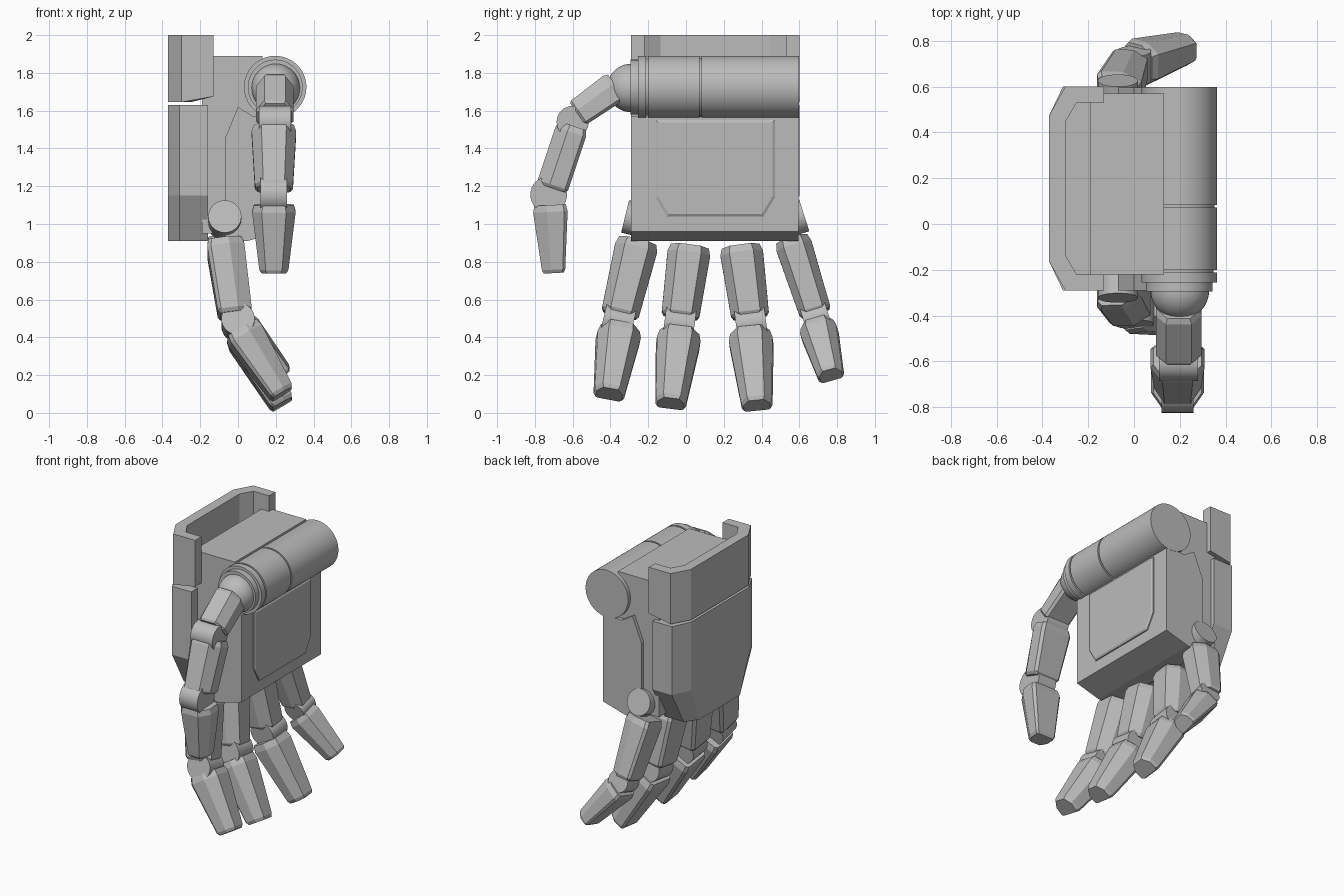
import bpy, bmesh, math
from mathutils import Vector as V

if "Cube" in bpy.data.objects:
    bpy.data.objects.remove(bpy.data.objects["Cube"])

grey = bpy.data.materials.new("grey_metal")
grey.use_nodes = True
colour = (0.5, 0.5, 0.5, 1)
grey.diffuse_color = colour
grey.node_tree.nodes["Principled BSDF"].inputs["Base Color"].default_value = colour


def loft(name, rings, smooth=False):
    """Closed solid through rings of equal point count."""
    bm = bmesh.new()
    loops = [[bm.verts.new(p) for p in ring] for ring in rings]
    n = len(loops[0])
    for a, b in zip(loops, loops[1:]):
        for i in range(n):
            j = (i + 1) % n
            bm.faces.new((a[i], a[j], b[j], b[i]))
    bm.faces.new(loops[0])
    bm.faces.new(loops[-1])
    bmesh.ops.recalc_face_normals(bm, faces=bm.faces)
    mesh = bpy.data.meshes.new(name)
    bm.to_mesh(mesh)
    bm.free()
    mesh.materials.append(grey)
    ob = bpy.data.objects.new(name, mesh)
    bpy.context.collection.objects.link(ob)
    if smooth:
        bpy.ops.object.select_all(action="DESELECT")
        ob.select_set(True)
        bpy.context.view_layer.objects.active = ob
        bpy.ops.object.shade_smooth_by_angle(angle=math.radians(35))
    return ob


def box(name, x, y, z):
    return loft(name, [[(x[i], y[j], h) for i, j in ((0, 0), (1, 0), (1, 1), (0, 1))] for h in z])


def turned(name, centre, axis, profile, sides=40):
    """Solid of revolution; profile holds (distance along axis, radius)."""
    c, axis = V(centre), V(axis).normalized()
    u = axis.orthogonal().normalized()
    w = axis.cross(u)
    angles = [2 * math.pi * i / sides for i in range(sides)]
    return loft(name, [[c + axis * d + (u * math.cos(t) + w * math.sin(t)) * r for t in angles]
                       for d, r in profile], True)


def segment(name, start, end, hinge, wide, deep):
    """Tapered finger link with chamfers, larger on the palm side."""
    a, b = V(start), V(end)
    along = (b - a).normalized()
    hinge = V(hinge)
    hinge = (hinge - along * hinge.dot(along)).normalized()
    palm = hinge.cross(along)
    if palm.x - palm.y < 0:
        palm = -palm
    outline = [(-.42, -.5), (.42, -.5), (.5, -.4), (.5, .1), (.28, .5), (-.28, .5), (-.5, .1), (-.5, -.4)]
    rings = []
    for t, s in ((0, .88), (.1, 1), (.95, 1), (1, .88)):
        w = (wide[0] + (wide[1] - wide[0]) * t) * s
        d = (deep[0] + (deep[1] - deep[0]) * t) * s
        rings.append([a.lerp(b, t) + hinge * (p * w) + palm * (q * d) for p, q in outline])
    loft(name, rings)


def joint(name, centre, hinge, radius, width):
    turned(name, centre, hinge, [(-width / 2, radius), (width / 2, radius)], 32)


# Palm: inner core, shaped shell and raised panel
box("palm_core", (-.19, .13), (-.22, .57), (.95, 1.89))
side = [(-.07, .91), (-.07, 1.45), (0, 1.62), (.08, 1.57), (.23, 1.57), (.23, .96), (.05, .91)]
loft("palm_shell", [[(x, y, z) for x, z in side] for y in (-.29, .595)])


def panel_ring(x, m):
    a, b, lo, hi = -.16 + m, .47 - m, 1.04 + m, 1.55 - m
    c = .1 - m / 2
    return [(x, y, z) for y, z in ((a, hi), (b, hi), (b, lo + c), (b - c * .6, lo), (a + c * .6, lo), (a, lo + c))]


loft("palm_panel", [panel_ring(.22, 0), panel_ring(.238, 0), panel_ring(.245, .012)])

# Back of hand: open channel cuff above, tapered plate below
half = [(-.13, .445), (-.3, .445), (-.37, .32)]
inner = [(-.3, .29), (-.25, .375), (-.13, .375)]
mid = .155
channel = half + [(x, -y) for x, y in half[::-1]] + [(x, -y) for x, y in inner[::-1]] + inner
loft("back_cuff", [[(x, mid + y, z if x < -.2 else z + lift) for x, y in channel]
                   for z, lift in ((1.645, .03), (2, 0))])
plate = [(-.16, .445), (-.31, .445), (-.37, .32)]
plate = plate + [(x, -y) for x, y in plate[::-1]]
loft("back_plate", [[(x, mid + y * s, z) for x, y in plate] for z, s in ((.91, .7), (1.15, 1), (1.63, 1))])

# Thumb motor housing with seams, flange and ball socket
turned("thumb_housing", (.197, 0, 1.725), (0, 1, 0),
       [(-.295, .145), (-.255, .145), (-.255, .165), (-.212, .165), (-.212, .15), (-.2, .15), (-.2, .165),
        (.072, .165), (.072, .155), (.083, .155), (.083, .165), (.597, .165)], 64)
turned("thumb_ball", (.2, -.29, 1.72), (0, -1, 0),
       [(.128 * math.sin(t * math.pi / 24), .128 * math.cos(t * math.pi / 24)) for t in range(12)])

# Thumb links
X = (1, 0, 0)
segment("thumb_base", (.195, -.37, 1.73), (.195, -.575, 1.585), X, (.2, .2), (.17, .15))
joint("thumb_middle_joint", (.195, -.6, 1.54), X, .085, .17)
segment("thumb_middle", (.19, -.6, 1.52), (.19, -.71, 1.19), X, (.24, .2), (.17, .17))
joint("thumb_end_joint", (.19, -.727, 1.155), X, .097, .14)
segment("thumb_end", (.19, -.72, 1.1), (.19, -.7, .74), X, (.24, .15), (.19, .12))

# Fingers: knuckle y, (y, z) of upper link ends, joint, lower link ends, size
fingers = {
    "index": (-.24, (-.255, .91), (-.35, .52), (-.36, .48), (-.35, .44), (-.405, .1), 1),
    "middle": (.03, (.02, .88), (-.03, .51), (-.035, .47), (-.035, .42), (-.08, .05), 1),
    "ring": (.28, (.29, .88), (.34, .51), (.345, .47), (.34, .42), (.375, .04), 1),
    "little": (.545, (.56, .92), (.685, .53), (.69, .5), (.695, .46), (.765, .2), .85),
}
for name, (ky, a, b, j, c, d, s) in fingers.items():
    tilt = V((0, a[1] - b[1], b[0] - a[0])).normalized()
    joint(name + "_knuckle", (-.07, ky, 1.02), tilt, .088, .17)
    segment(name + "_upper", (-.07, *a), (-.015, *b), tilt, (.23 * s, .2 * s), (.2, .18 * s))
    joint(name + "_joint", (0, *j), tilt, .088 * s, .16 * s)
    segment(name + "_lower", (.02, *c), (.235, *d), tilt, (.24 * s, .16 * s), (.2 * s, .13 * s))
